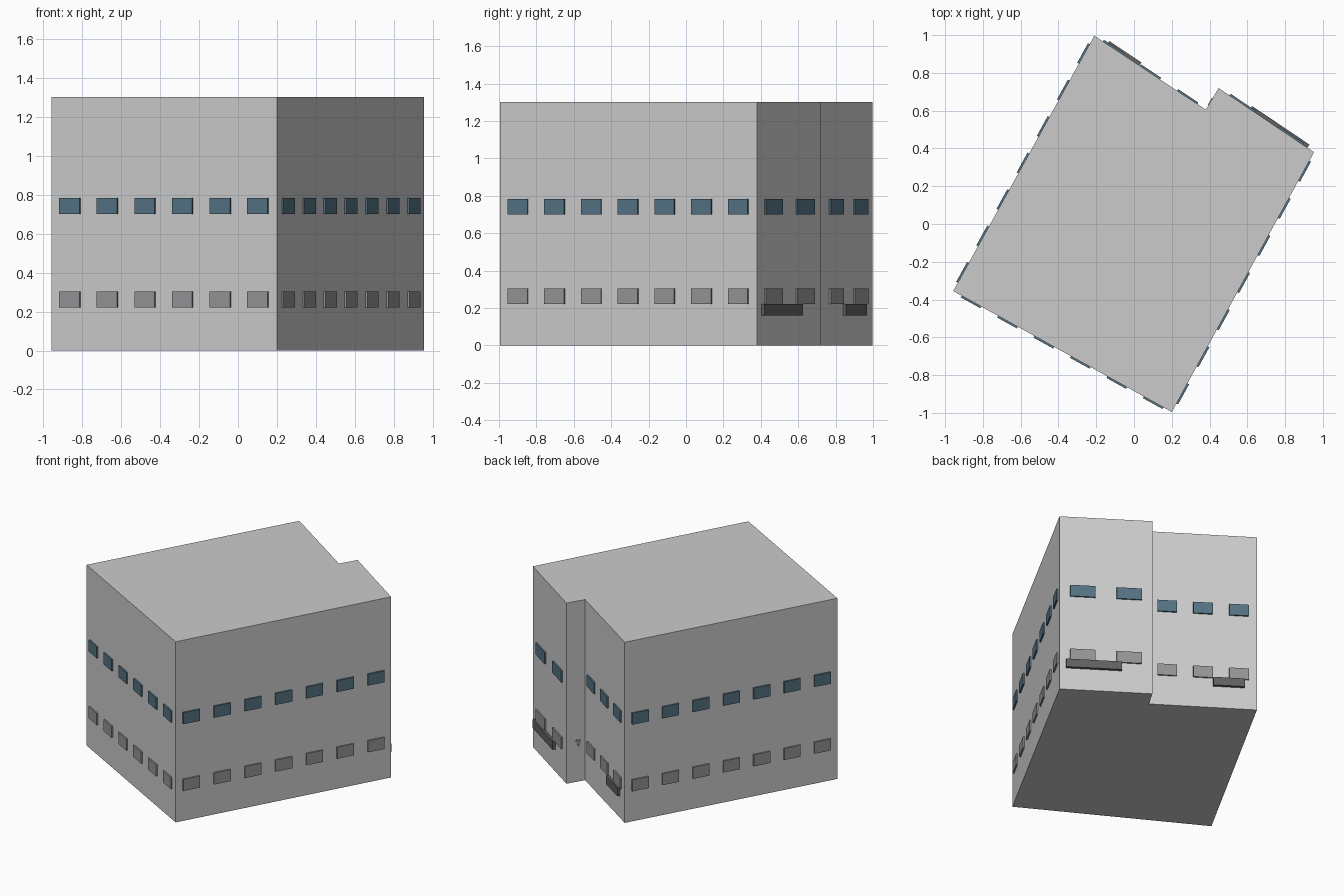
import bpy
import bmesh
from mathutils import Vector

if "Cube" in bpy.data.objects:
    bpy.data.objects.remove(bpy.data.objects["Cube"])

HEIGHT = 1.3
# Footprint corners, counter-clockwise from above
FOOT = [(-0.957, -0.355), (0.2, -0.995), (0.953, 0.38),
        (0.448, 0.72), (0.38, 0.605), (-0.21, 0.997)]


def material(name, rgb):
    m = bpy.data.materials.new(name)
    m.diffuse_color = (*rgb, 1)
    m.use_nodes = True
    m.node_tree.nodes["Principled BSDF"].inputs["Base Color"].default_value = m.diffuse_color
    return m


def add_prism(bm, base, offset):
    """Extrude a polygon along an offset to make a closed solid."""
    offset = Vector(offset)
    face = bm.faces.new([bm.verts.new(p) for p in base])
    ext = bmesh.ops.extrude_face_region(bm, geom=[face], use_keep_orig=True)
    verts = [g for g in ext["geom"] if isinstance(g, bmesh.types.BMVert)]
    bmesh.ops.translate(bm, verts=verts, vec=offset)


def finish(bm, name, mat=None):
    bmesh.ops.recalc_face_normals(bm, faces=bm.faces)
    me = bpy.data.meshes.new(name)
    bm.to_mesh(me)
    bm.free()
    ob = bpy.data.objects.new(name, me)
    bpy.context.collection.objects.link(ob)
    if mat:
        me.materials.append(mat)
    return ob


def wall_panel(bm, wall, outline, depth):
    """Raised panel on a wall; outline is (fraction along wall, z)."""
    p = Vector((*FOOT[wall], 0))
    q = Vector((*FOOT[(wall + 1) % len(FOOT)], 0))
    d = q - p
    normal = Vector((d.y, -d.x, 0)).normalized()
    base = [p + d * t + Vector((0, 0, z)) - normal * 0.005 for t, z in outline]
    add_prism(bm, base, normal * (depth + 0.005))


def rect(t0, t1, z0, z1):
    return [(t0, z0), (t1, z0), (t1, z1), (t0, z1)]


glass = material("blue_glass", (0.09, 0.17, 0.23))
shutter = material("grey_panel", (0.3, 0.3, 0.31))
dark = material("dark_grey", (0.12, 0.12, 0.12))

# Main building block
bm = bmesh.new()
add_prism(bm, [(x, y, 0) for x, y in FOOT], (0, 0, HEIGHT))
finish(bm, "building_walls")

# Two rows of windows, evenly spaced on each long wall
COUNTS = {0: 6, 1: 7, 2: 2, 4: 3, 5: 7}
for name, z0, mat in (("upper_windows", 0.7, glass), ("lower_windows", 0.22, shutter)):
    bm = bmesh.new()
    for wall, n in COUNTS.items():
        for i in range(n):
            mid, half = (i + 0.5) / n, 0.27 / n
            wall_panel(bm, wall, rect(mid - half, mid + half, z0, z0 + 0.083), 0.01)
    finish(bm, name, mat)

# Ledges under the lower windows of the back walls
for name, wall, t0, t1 in (("right_ledge", 2, 0.07, 0.67), ("left_ledge", 4, 0.595, 0.885)):
    bm = bmesh.new()
    wall_panel(bm, wall, rect(t0, t1, 0.16, 0.22), 0.02)
    finish(bm, name, dark)

# Small wedge on the narrow step wall
bm = bmesh.new()
wall_panel(bm, 3, [(0.47, 0.3), (0.68, 0.245), (0.79, 0.3)], 0.004)
finish(bm, "step_wedge", shutter)
